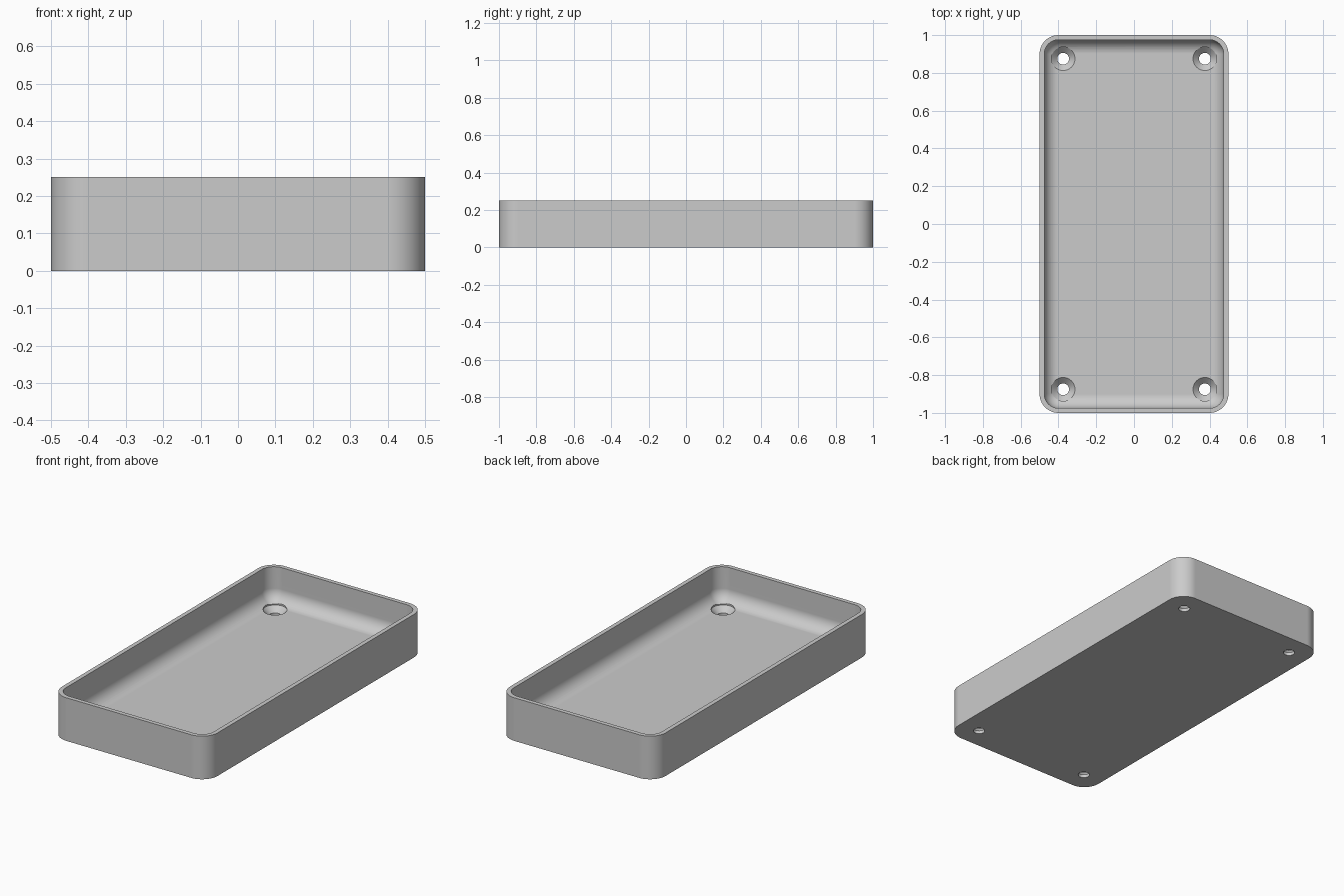
import bpy, bmesh, math

cube = bpy.data.objects.get("Cube")
if cube:
    bpy.data.objects.remove(cube)

HALF_X, HALF_Y, HEIGHT = 0.5, 1.0, 0.25
CORNER, WALL, FLOOR, FILLET = 0.1, 0.025, 0.05, 0.075
HOLE_R, SINK_R = 0.031, 0.0625
STEPS = 12

grey = bpy.data.materials.new("plain_grey")
grey.use_nodes = True
colour = (0.6, 0.6, 0.6, 1)
grey.diffuse_color = colour
grey.node_tree.nodes["Principled BSDF"].inputs["Base Color"].default_value = colour


def rounded_ring(bm, inset, z):
    """Ring of vertices round a rounded rectangle."""
    radius = max(CORNER - inset, 0)
    ring = []
    for quarter, (sx, sy) in enumerate([(1, 1), (-1, 1), (-1, -1), (1, -1)]):
        cx, cy = sx * (HALF_X - CORNER), sy * (HALF_Y - CORNER)
        for i in range(STEPS + 1):
            a = (quarter + i / STEPS) * math.pi / 2
            ring.append(bm.verts.new((cx + radius * math.cos(a),
                                      cy + radius * math.sin(a), z)))
    return ring


def circle_ring(bm, cx, cy, radius, z, count=48):
    return [bm.verts.new((cx + radius * math.cos(math.tau * i / count),
                          cy + radius * math.sin(math.tau * i / count), z))
            for i in range(count)]


def skin(bm, rings):
    """Join successive rings and cap both ends."""
    for low, high in zip(rings, rings[1:]):
        for i in range(len(low)):
            j = (i + 1) % len(low)
            bm.faces.new((low[i], low[j], high[j], high[i]))
    bm.faces.new(rings[0][::-1])
    bm.faces.new(rings[-1])


def finish(bm, name):
    bmesh.ops.remove_doubles(bm, verts=bm.verts, dist=1e-5)
    bmesh.ops.recalc_face_normals(bm, faces=bm.faces)
    mesh = bpy.data.meshes.new(name)
    bm.to_mesh(mesh)
    bm.free()
    mesh.materials.append(grey)
    obj = bpy.data.objects.new(name, mesh)
    bpy.context.collection.objects.link(obj)
    return obj


# Tray: outer wall, rim, inner wall, then fillet down to the floor
profile = [(0, 0), (0, HEIGHT), (WALL, HEIGHT)]
for i in range(STEPS + 1):
    a = i / STEPS * math.pi / 2
    profile.append((WALL + FILLET * (1 - math.cos(a)),
                    FLOOR + FILLET * (1 - math.sin(a))))
bm = bmesh.new()
skin(bm, [rounded_ring(bm, inset, z) for inset, z in profile])
tray = finish(bm, "tray")

# Countersunk screw holes in the four corners
bm = bmesh.new()
sink_z = FLOOR - (SINK_R - HOLE_R)
for sx in (-1, 1):
    for sy in (-1, 1):
        steps = [(HOLE_R, -0.05), (HOLE_R, sink_z), (SINK_R, FLOOR), (SINK_R, 0.15)]
        skin(bm, [circle_ring(bm, sx * 0.375, sy * 0.875, r, z) for r, z in steps])
cutter = finish(bm, "hole_cutter")
cutter.hide_render = True

cut = tray.modifiers.new("screw_holes", 'BOOLEAN')
cut.object = cutter
cut.solver = 'EXACT'
bpy.ops.object.select_all(action='DESELECT')
bpy.context.view_layer.objects.active = tray
tray.select_set(True)
bpy.ops.object.modifier_apply(modifier=cut.name)
bpy.data.objects.remove(cutter)

# Smooth curves, crisp edges, flat floor
bpy.ops.object.shade_smooth_by_angle(angle=math.radians(30))
weighted = tray.modifiers.new("flat_floor_normals", 'WEIGHTED_NORMAL')
weighted.keep_sharp = True
